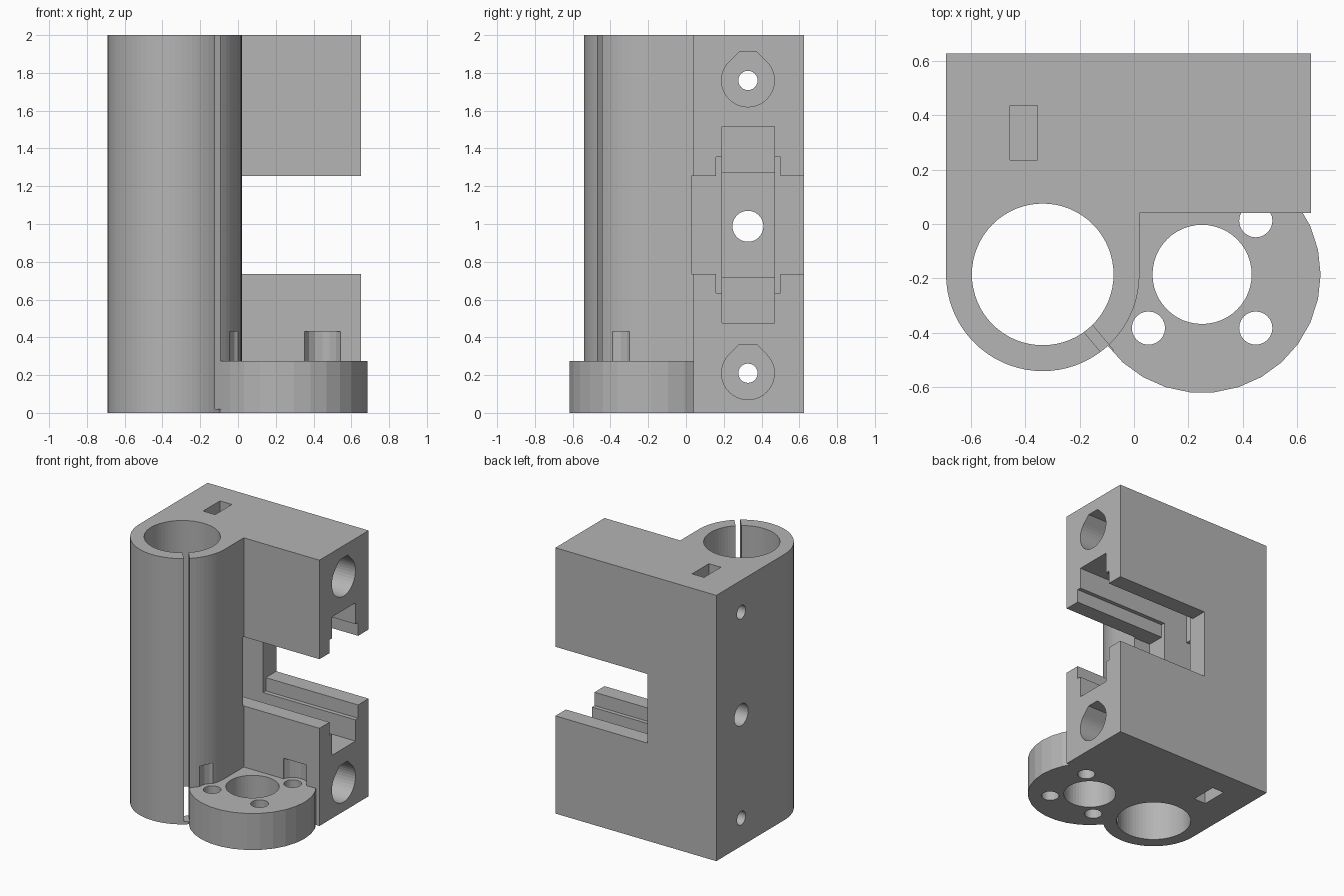
import bpy, bmesh
from math import sin, cos, pi, radians
from mathutils import Vector

cube = bpy.data.objects.get("Cube")
if cube:
    bpy.data.objects.remove(cube, do_unlink=True)

grey = bpy.data.materials.new("plain_grey")
grey.use_nodes = True
tone = (0.46, 0.46, 0.46, 1)
grey.diffuse_color = tone
grey.node_tree.nodes["Principled BSDF"].inputs["Base Color"].default_value = tone


def prism(name, points, lo, hi, axis="z"):
    """Extrude a closed 2D outline: (x, y) along z, or (y, z) along x."""
    bm = bmesh.new()

    def place(p, t):
        return bm.verts.new((p[0], p[1], t) if axis == "z" else (t, p[0], p[1]))

    low = [place(p, lo) for p in points]
    top = [place(p, hi) for p in points]
    bm.faces.new(low[::-1])
    bm.faces.new(top)
    n = len(points)
    for i in range(n):
        j = (i + 1) % n
        bm.faces.new((low[i], low[j], top[j], top[i]))
    bmesh.ops.recalc_face_normals(bm, faces=bm.faces)
    mesh = bpy.data.meshes.new(name)
    bm.to_mesh(mesh)
    bm.free()
    mesh.materials.append(grey)
    obj = bpy.data.objects.new(name, mesh)
    bpy.context.collection.objects.link(obj)
    return obj


def arc(cx, cy, r, n, start=0.0, sweep=2 * pi):
    full = sweep >= 2 * pi
    steps = n if full else n + 1
    return [(cx + r * cos(start + sweep * i / n), cy + r * sin(start + sweep * i / n))
            for i in range(steps)]


def rect(a0, a1, b0, b1):
    return [(a0, b0), (a1, b0), (a1, b1), (a0, b1)]


def combine(target, tool, operation="DIFFERENCE"):
    tool.hide_render = True
    mod = target.modifiers.new(tool.name, "BOOLEAN")
    mod.operation = operation
    mod.solver = "EXACT"
    mod.object = tool
    bpy.context.view_layer.objects.active = target
    bpy.ops.object.modifier_apply(modifier=mod.name)
    bpy.data.objects.remove(tool, do_unlink=True)


# Main block with the rounded clamp column in one outline
tube = (-0.335, -0.185)
outline = [(0.65, 0.04), (0.65, 0.625), (-0.69, 0.625)]
outline += arc(*tube, 0.355, 36, pi, pi) + [(0.02, 0.04)]
body = prism("bracket_body", outline, 0, 2)

# Round mounting flange at the foot
hub = (0.25, -0.185)
combine(body, prism("flange", arc(*hub, 0.435, 30), 0, 0.275), "UNION")

# Vertical bores through column and flange
combine(body, prism("rod_bore", arc(*tube, 0.26, 64), -0.1, 2.1))
combine(body, prism("hub_bore", arc(*hub, 0.182, 48), -0.1, 0.5))

# Screw holes with head clearance above the flange
for sx, sy in ((-1, -1), (1, -1), (1, 1)):
    x, y = hub[0] + sx * 0.197, hub[1] + sy * 0.197
    combine(body, prism("screw_hole", arc(x, y, 0.061, 24), -0.1, 0.35))
    combine(body, prism("head_pocket", arc(x, y, 0.1, 16), 0.275, 0.43))

# Clamping slit in the column wall
along = Vector((cos(radians(-50)), sin(radians(-50))))
across = Vector((-along.y, along.x)) * 0.02
centre = Vector(tube)
slit = [centre + along * d + across * s
        for d, s in ((0.2, -1), (0.38, -1), (0.38, 1), (0.2, 1))]
combine(body, prism("clamp_slit", slit, 0.02, 2.1))

# Stepped side notch: open gap, shallow step, deep groove, inner pocket
mid = 0.995
for name, y0, y1, half, depth in (
        ("side_gap", 0.03, 0.8, 0.26, -0.119),
        ("step_groove", 0.16, 0.5, 0.36, -0.119),
        ("deep_groove", 0.19, 0.468, 0.52, -0.32),
        ("inner_pocket", 0.19, 0.468, 0.277, -0.5)):
    combine(body, prism(name, rect(y0, y1, mid - half, mid + half), depth, 0.8, "x"))

# Cross holes: teardrop access bores, screw holes and nut slots
axis_y = 0.328
for z, slot_lo, slot_hi in ((1.76, 1.65, 2.1), (0.21, -0.1, 0.32)):
    r = 0.14
    tear = arc(axis_y, z, r, 30, radians(135), radians(270))
    tear += [(axis_y + 0.048, z + 0.15), (axis_y - 0.048, z + 0.15)]
    combine(body, prism("access_bore", tear, -0.2, 0.8, "x"))
    combine(body, prism("cross_hole", arc(axis_y, z, 0.051, 24), -0.8, -0.1, "x"))
    combine(body, prism("nut_slot", rect(-0.455, -0.355, 0.235, 0.435), slot_lo, slot_hi))
combine(body, prism("centre_hole", arc(axis_y, 0.988, 0.082, 30), -0.8, -0.4, "x"))
